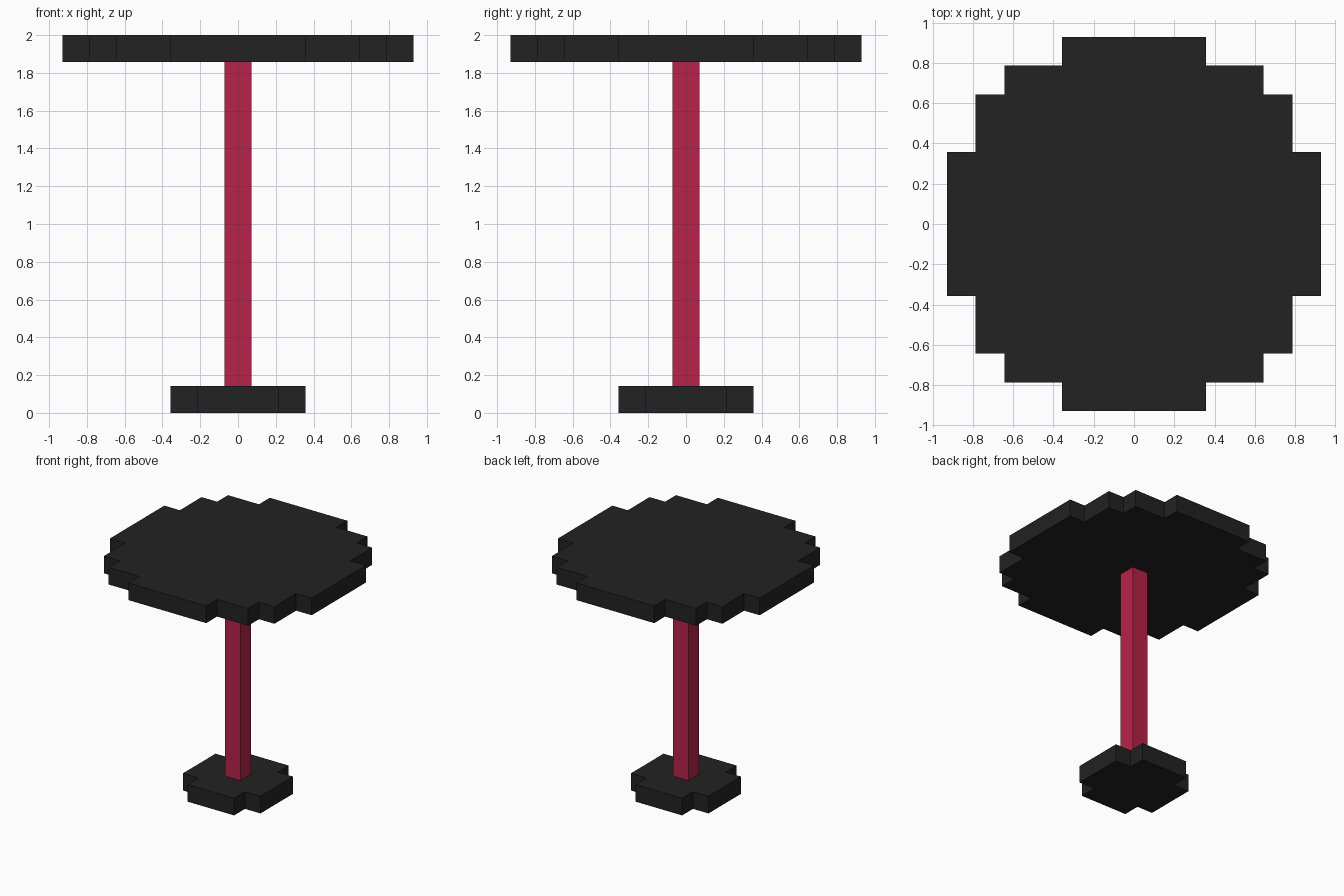
import bpy, bmesh

if "Cube" in bpy.data.objects:
    bpy.data.objects.remove(bpy.data.objects["Cube"])

U = 1 / 7  # one block of the stepped grid


def material(name, rgb):
    m = bpy.data.materials.new(name)
    m.diffuse_color = (*rgb, 1)
    m.use_nodes = True
    m.node_tree.nodes["Principled BSDF"].inputs["Base Color"].default_value = m.diffuse_color
    return m


black = material("matte black", (0.016, 0.016, 0.016))
red = material("crimson", (0.468, 0.016, 0.0685))


def stepped_prism(name, corner, z0, z1, mat):
    """Extrude an outline made of one corner repeated at four quarter turns."""
    outline, pts = [], corner
    for _ in range(4):
        outline += pts
        pts = [(-y, x) for x, y in pts]
    bm = bmesh.new()
    face = bm.faces.new([bm.verts.new((x * U, y * U, z0 * U)) for x, y in outline])
    top = bmesh.ops.extrude_face_region(bm, geom=[face])["geom"]
    bmesh.ops.translate(bm, vec=(0, 0, (z1 - z0) * U),
                        verts=[v for v in top if isinstance(v, bmesh.types.BMVert)])
    bmesh.ops.recalc_face_normals(bm, faces=bm.faces)
    mesh = bpy.data.meshes.new(name)
    bm.to_mesh(mesh)
    bm.free()
    mesh.materials.append(mat)
    bpy.context.collection.objects.link(bpy.data.objects.new(name, mesh))


# Foot: square with notched corners
stepped_prism("table_base", [(2.5, 1.5), (1.5, 1.5), (1.5, 2.5)], 0, 1, black)
# Square post
stepped_prism("table_post", [(0.5, 0.5)], 1, 13, red)
# Blocky round top
stepped_prism("table_top", [(6.5, 2.5), (5.5, 2.5), (5.5, 4.5), (4.5, 4.5),
                            (4.5, 5.5), (2.5, 5.5), (2.5, 6.5)], 13, 14, black)
